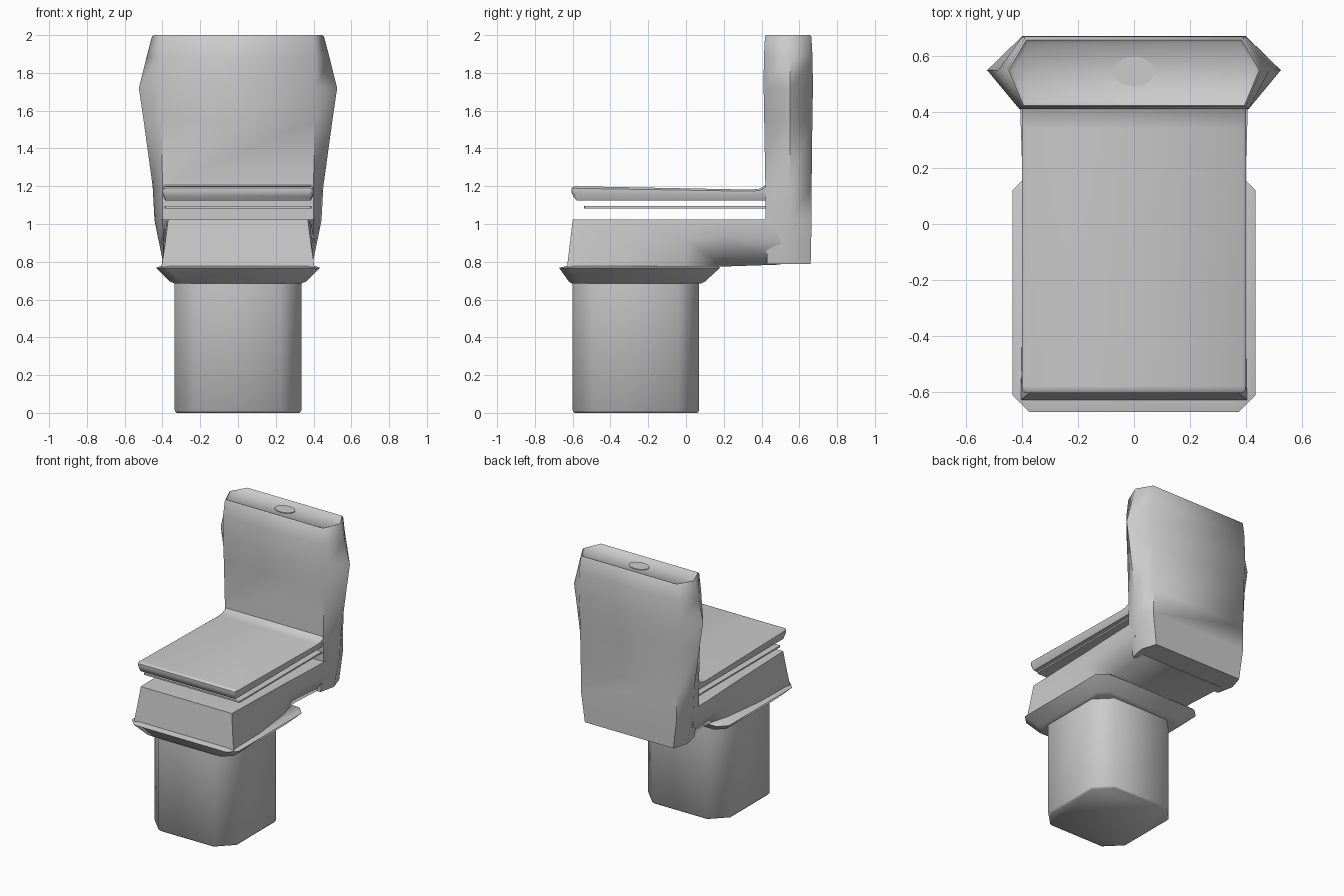
import bpy, bmesh, math

if "Cube" in bpy.data.objects:
    bpy.data.objects.remove(bpy.data.objects["Cube"], do_unlink=True)

ceramic = bpy.data.materials.new("grey ceramic")
ceramic.use_nodes = True
GREY = (0.6, 0.6, 0.6, 1)
ceramic.diffuse_color = GREY
ceramic.node_tree.nodes["Principled BSDF"].inputs["Base Color"].default_value = GREY


def loft(name, rings, angle=40):
    """Skin a stack of equal-length rings and cap both ends."""
    bm = bmesh.new()
    loops = [[bm.verts.new(p) for p in ring] for ring in rings]
    for a, b in zip(loops, loops[1:]):
        for i in range(len(a)):
            j = (i + 1) % len(a)
            bm.faces.new((a[i], a[j], b[j], b[i]))
    bm.faces.new(loops[0][::-1])
    bm.faces.new(loops[-1])
    bmesh.ops.recalc_face_normals(bm, faces=bm.faces)
    mesh = bpy.data.meshes.new(name)
    bm.to_mesh(mesh)
    bm.free()
    ob = bpy.data.objects.new(name, mesh)
    bpy.context.collection.objects.link(ob)
    mesh.materials.append(ceramic)
    bpy.ops.object.select_all(action='DESELECT')
    ob.select_set(True)
    bpy.context.view_layer.objects.active = ob
    bpy.ops.object.shade_smooth_by_angle(angle=math.radians(angle))
    return ob


def mirrored(half):
    """Close a ring from its +x half."""
    return half + [(-x, y, z) for x, y, z in reversed(half)]


def chamfered(w, front, back, z, c):
    """Rectangle with cut corners, symmetric in x."""
    return mirrored([(w - c, front, z), (w, front + c, z),
                     (w, back - c, z), (w - c, back, z)])


# Pedestal: tall block with cut, softly shaded corners
loft("pedestal", [chamfered(0.325, -0.59, 0.06, 0, 0.11),
                  chamfered(0.335, -0.6, 0.07, 0.012, 0.11),
                  chamfered(0.335, -0.6, 0.07, 0.69, 0.11)], 50)

# Flared collar between pedestal and bowl
loft("collar", [chamfered(0.335, -0.605, 0.08, 0.685, 0.06),
                chamfered(0.36, -0.62, 0.10, 0.695, 0.06),
                chamfered(0.435, -0.672, 0.18, 0.768, 0.06),
                chamfered(0.405, -0.632, 0.17, 0.778, 0.05)])


# Bowl body: sections running from the front back under the cistern
def body_section(y_top, y_low, top, mid, low, z_mid, z_low):
    y_mid = y_low + (y_top - y_low) * (z_mid - z_low) / (1.02 - z_low)
    return mirrored([(top, y_top, 1.023), (mid, y_mid, z_mid), (low, y_low, z_low)])


loft("bowl", [body_section(-0.6, -0.63, 0.37, 0.387, 0.405, 0.89, 0.77),
              body_section(-0.3, -0.32, 0.38, 0.392, 0.4, 0.89, 0.77),
              body_section(0.0, 0.0, 0.39, 0.396, 0.36, 0.92, 0.77),
              body_section(0.2, 0.2, 0.4, 0.4, 0.31, 0.93, 0.775),
              body_section(0.5, 0.5, 0.41, 0.41, 0.34, 0.9, 0.785)], 60)


# Cistern: six-sided tank, widest near the top
def tank_section(z, corner, tip, front=0.42, back=0.665):
    return mirrored([(corner, front, z), (tip, 0.55, z), (corner - 0.01, back, z)])


loft("cistern", [tank_section(0.787, 0.37, 0.395, 0.43, 0.66),
                 tank_section(1.02, 0.4, 0.442),
                 tank_section(1.2, 0.4, 0.452),
                 tank_section(1.55, 0.405, 0.5, 0.414, 0.669),
                 tank_section(1.72, 0.41, 0.525, 0.411, 0.672),
                 tank_section(1.88, 0.41, 0.485, 0.412, 0.67),
                 tank_section(1.99, 0.4, 0.456, 0.418, 0.664),
                 tank_section(2.0, 0.395, 0.448, 0.424, 0.658),
                 tank_section(1.985, 0.385, 0.43, 0.436, 0.646)], 60)

# Flush button
loft("flush_button", [[(0.075 * math.cos(t * math.tau / 24),
                        0.545 + 0.053 * math.sin(t * math.tau / 24), z)
                       for t in range(24)] for z in (1.97, 1.99)])

# Thin seat plate
loft("seat", [chamfered(0.39, -0.54, 0.45, z, 0.005) for z in (1.083, 1.094)])


# Lid: bevelled slab that turns up where it meets the cistern
def lid_section(y, z_low, z_top, w):
    h = z_top - z_low
    return mirrored([(w - 0.015, y, z_low), (w, y, z_low + h * 0.5),
                     (w, y, z_top - h * 0.15), (w - 0.012, y, z_top)])


loft("lid", [lid_section(-0.605, 1.165, 1.19, 0.39),
             lid_section(-0.595, 1.145, 1.198, 0.398),
             lid_section(-0.58, 1.125, 1.2, 0.4),
             lid_section(0.34, 1.125, 1.182, 0.4),
             lid_section(0.39, 1.125, 1.187, 0.4),
             lid_section(0.43, 1.125, 1.212, 0.4)])
